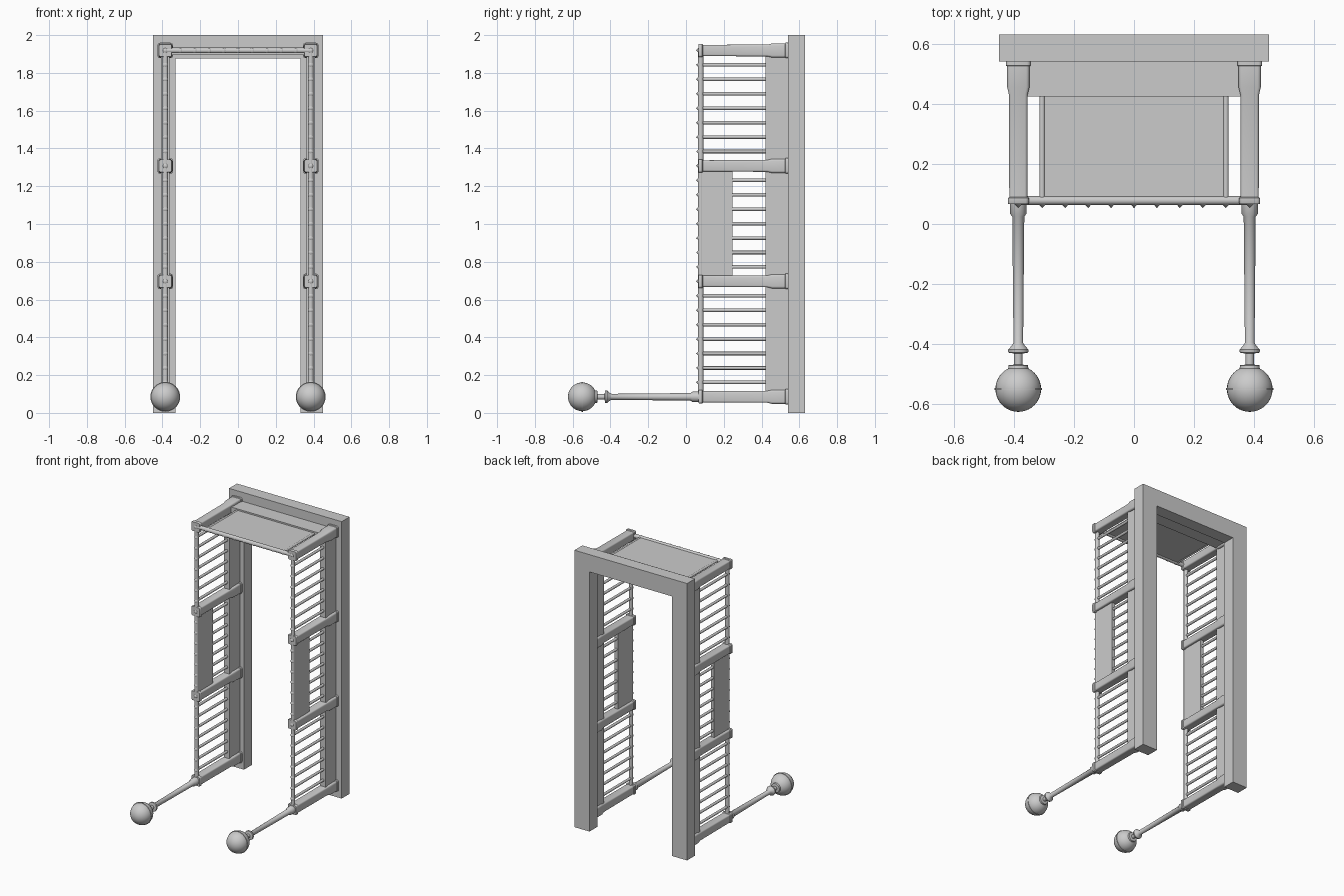
import bpy, bmesh, math
from mathutils import Vector, Matrix

if "Cube" in bpy.data.objects:
    bpy.data.objects.remove(bpy.data.objects["Cube"])

X = 0.385                        # side assembly centre
Z0, STEP = 0.085, 0.0764         # rung grid; every 8th position is a rail


def finish(name, bm, smooth=True):
    bmesh.ops.recalc_face_normals(bm, faces=bm.faces[:])
    me = bpy.data.meshes.new(name)
    bm.to_mesh(me)
    bm.free()
    ob = bpy.data.objects.new(name, me)
    bpy.context.collection.objects.link(ob)
    if smooth:
        bpy.ops.object.select_all(action='DESELECT')
        ob.select_set(True)
        bpy.context.view_layer.objects.active = ob
        bpy.ops.object.shade_smooth_by_angle(angle=math.radians(35))
    return ob


def add_box(bm, lo, hi):
    lo, hi = Vector(lo), Vector(hi)
    m = Matrix.Translation((lo + hi) / 2) @ Matrix.Diagonal((*(hi - lo), 1))
    bmesh.ops.create_cube(bm, size=1, matrix=m)


def add_rod(bm, a, b, r1, r2=None, seg=12):
    a, b = Vector(a), Vector(b)
    d = b - a
    m = Matrix.Translation((a + b) / 2) @ d.to_track_quat('Z', 'Y').to_matrix().to_4x4()
    bmesh.ops.create_cone(bm, cap_ends=True, segments=seg, radius1=r1,
                          radius2=r1 if r2 is None else r2, depth=d.length, matrix=m)


def add_loft(bm, outline, stations, x, z):
    """Sweep a unit outline along y; stations are (y, scale)."""
    rings = [[bm.verts.new((x + u * s, y, z + v * s)) for u, v in outline]
             for y, s in stations]
    n = len(outline)
    for a, b in zip(rings, rings[1:]):
        for i in range(n):
            bm.faces.new((a[i], a[(i + 1) % n], b[(i + 1) % n], b[i]))
    bm.faces.new(rings[0])
    bm.faces.new(rings[-1])


def circle(n):
    return [(math.cos(2 * math.pi * i / n), math.sin(2 * math.pi * i / n)) for i in range(n)]


# square outline with rounded corners
square = [(cx * 0.7 + 0.3 * math.cos(a), cz * 0.7 + 0.3 * math.sin(a))
          for q, (cx, cz) in enumerate([(1, 1), (-1, 1), (-1, -1), (1, -1)])
          for a in [math.pi / 2 * (q + k / 3) for k in range(4)]]

# doorway frame at the back, one U-shaped solid
bm = bmesh.new()
pts = [(-0.45, 0), (-0.33, 0), (-0.33, 1.875), (0.33, 1.875), (0.33, 0),
       (0.45, 0), (0.45, 2), (-0.45, 2)]
face = bm.faces.new([bm.verts.new((x, 0.54, z)) for x, z in pts])
ext = bmesh.ops.extrude_face_region(bm, geom=[face])
bmesh.ops.translate(bm, vec=(0, 0.09, 0),
                    verts=[v for v in ext['geom'] if isinstance(v, bmesh.types.BMVert)])
finish("door_frame", bm, False)

# inner lining boards
bm = bmesh.new()
for s in (-1, 1):
    add_box(bm, (s * X - 0.022, 0.42, 0.08), (s * X + 0.022, 0.545, 1.92))
add_box(bm, (-0.37, 0.425, 1.895), (0.37, 0.545, 1.935))
finish("lining_boards", bm, False)

# roof pane and its side bars
top = Z0 + 24 * STEP
bm = bmesh.new()
add_box(bm, (-0.305, 0.08, top - 0.006), (0.305, 0.43, top + 0.006))
finish("roof_pane", bm, False)
bm = bmesh.new()
for s in (-1, 1):
    add_rod(bm, (s * 4 * STEP, 0.075, top), (s * 4 * STEP, 0.43, top), 0.0095)
finish("roof_side_bars", bm)

# front top bar with spikes
bm = bmesh.new()
add_rod(bm, (-X, 0.078, top), (X, 0.078, top), 0.0145, seg=16)
for i in range(-4, 5):
    add_rod(bm, (i * STEP, 0.068, top), (i * STEP, 0.053, top), 0.014, 0, 8)
finish("top_spiked_bar", bm)

for s, side in ((-1, "left"), (1, "right")):
    x = s * X

    # front upright with spikes
    bm = bmesh.new()
    add_rod(bm, (x, 0.078, Z0), (x, 0.078, top), 0.0145, seg=16)
    for i in range(25):
        z = Z0 + i * STEP
        if i % 8:
            add_rod(bm, (x, 0.068, z), (x, 0.053, z), 0.014, 0, 8)
    finish(side + "_spiked_upright", bm)

    # rungs
    bm = bmesh.new()
    for i in range(25):
        if i % 8:
            z = Z0 + i * STEP
            add_rod(bm, (x, 0.078, z), (x, 0.43, z), 0.0095)
    finish(side + "_rungs", bm)

    # thick cross rails with flanged front end and wide socket at the back
    bm = bmesh.new()
    for i in (0, 8, 16, 24):
        add_loft(bm, square, [(0.066, 0.033), (0.070, 0.035), (0.086, 0.035), (0.090, 0.030),
                              (0.43, 0.031), (0.455, 0.037), (0.525, 0.037),
                              (0.527, 0.041), (0.545, 0.041)], x, Z0 + i * STEP)
        z = Z0 + i * STEP
        if i:
            add_rod(bm, (x, 0.067, z), (x, 0.053, z), 0.014, 0, 8)
    finish(side + "_cross_rails", bm)

    # solid panel in the middle bay
    bm = bmesh.new()
    add_box(bm, (x - 0.013, 0.08, Z0 + 8 * STEP + 0.02), (x + 0.013, 0.247, Z0 + 16 * STEP - 0.02))
    finish(side + "_middle_panel", bm, False)

    # front arm, turned profile
    bm = bmesh.new()
    add_loft(bm, circle(24), [(0.08, 0.028), (0.034, 0.027), (0.024, 0.020), (-0.395, 0.016),
                              (-0.405, 0.022), (-0.418, 0.034), (-0.428, 0.033), (-0.431, 0.014),
                              (-0.468, 0.014), (-0.470, 0.032), (-0.482, 0.034), (-0.49, 0.034)],
             x, Z0)
    finish(side + "_front_arm", bm)

    # ball end with a raised equator band
    bm = bmesh.new()
    bmesh.ops.create_uvsphere(bm, u_segments=32, v_segments=20, radius=0.076,
                              matrix=Matrix.Translation((x, -0.549, Z0))
                              @ Matrix.Rotation(math.pi / 2, 4, 'X'))
    add_rod(bm, (x, -0.546, Z0), (x, -0.552, Z0), 0.079, seg=32)
    finish(side + "_ball", bm)
